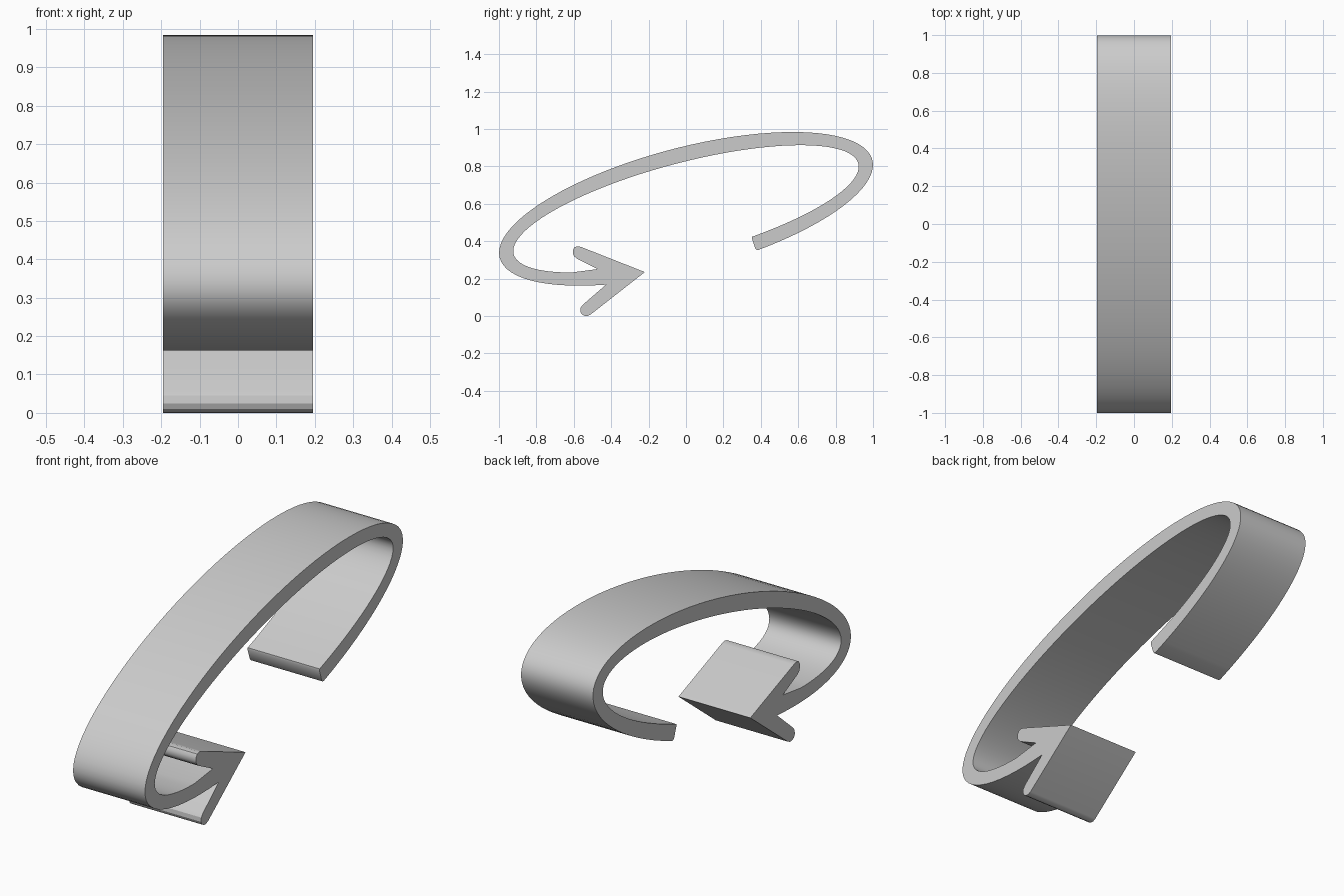
import bpy
import bmesh
from math import radians, sin, cos
from mathutils import Vector

cube = bpy.data.objects.get("Cube")
if cube:
    bpy.data.objects.remove(cube, do_unlink=True)

HALF_WIDTH = 0.195
CENTRE = Vector((0.0, 0.573))
TILT = radians(14.75)
STEPS = 72


def ellipse_arc(a, b, start, end):
    """Points along an arc of the tilted ellipse, in (y, z)."""
    pts = []
    for i in range(STEPS + 1):
        t = radians(start + (end - start) * i / STEPS)
        u, v = a * cos(t), b * sin(t)
        pts.append(CENTRE + Vector((u * cos(TILT) - v * sin(TILT),
                                    u * sin(TILT) + v * cos(TILT))))
    return pts


# Plain grey material
grey = bpy.data.materials.new("plain grey")
grey.use_nodes = True
colour = (0.6, 0.6, 0.6, 1.0)
grey.diffuse_color = colour
grey.node_tree.nodes["Principled BSDF"].inputs["Base Color"].default_value = colour

# Arrowhead outline: lower barb, tip, upper barb, notch
arrowhead = [
    (-0.552, 0.06), (-0.563, 0.045), (-0.565, 0.025), (-0.558, 0.01),
    (-0.543, 0.001), (-0.527, 0.0), (-0.51, 0.008),
    (-0.22, 0.235),
    (-0.555, 0.367), (-0.575, 0.373), (-0.595, 0.369), (-0.604, 0.355),
    (-0.605, 0.335), (-0.598, 0.319), (-0.583, 0.307),
    (-0.473, 0.251),
]
# Slightly rounded cap at the tail
tail = [(0.354, 0.424), (0.353, 0.414), (0.371, 0.36), (0.377, 0.354)]

outline = ellipse_arc(1.030, 0.327, -72, 239.9)
outline += [Vector(p) for p in arrowhead]
outline += ellipse_arc(0.953, 0.247, 224.5, -71)
outline += [Vector(p) for p in tail]

# Extrude the profile across the width
bm = bmesh.new()
face = bm.faces.new([bm.verts.new((-HALF_WIDTH, p.x, p.y)) for p in outline])
swept = bmesh.ops.extrude_face_region(bm, geom=[face])
moved = [g for g in swept["geom"] if isinstance(g, bmesh.types.BMVert)]
bmesh.ops.translate(bm, verts=moved, vec=(2 * HALF_WIDTH, 0, 0))
bmesh.ops.recalc_face_normals(bm, faces=bm.faces[:])

mesh = bpy.data.meshes.new("curved_arrow")
bm.to_mesh(mesh)
bm.free()
mesh.materials.append(grey)
arrow = bpy.data.objects.new("curved_arrow", mesh)
bpy.context.collection.objects.link(arrow)

# Smooth bends with sharp rims
bpy.ops.object.select_all(action='DESELECT')
arrow.select_set(True)
bpy.context.view_layer.objects.active = arrow
bpy.ops.object.shade_smooth_by_angle(angle=radians(30))
